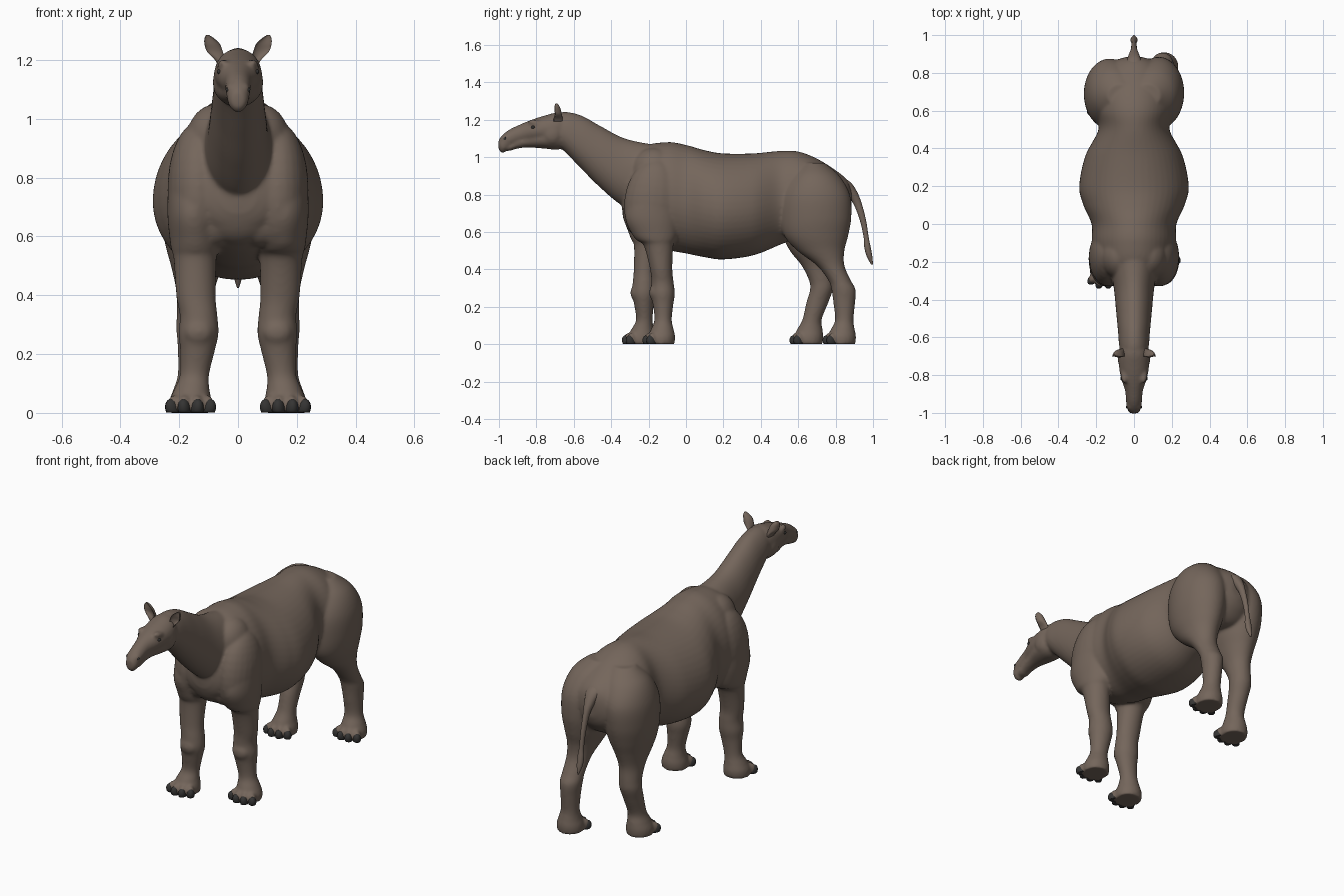
import bpy, bmesh, math
from mathutils import Matrix, Vector


def material(name, rgb):
    m = bpy.data.materials.new(name)
    m.diffuse_color = (*rgb, 1)
    return m


HIDE = material("hide", (0.175, 0.132, 0.105))
HORN = material("horn", (0.035, 0.034, 0.033))
N = 48


def spline(st, steps=8):
    out = []
    for i in range(len(st) - 1):
        p = [st[max(i - 1, 0)], st[i], st[i + 1], st[min(i + 2, len(st) - 1)]]
        for k in range(steps):
            t = k / steps
            out.append([0.5 * (2 * b + (c - a) * t + (2 * a - 5 * b + 4 * c - d) * t * t
                               + (3 * b - a - 3 * c + d) * t ** 3) for a, b, c, d in zip(*p)])
    return out + [list(st[-1])]


def loft(bm, axis, stations, bias=0.5):
    """Station = (position on axis, centre x, half width, low, high)."""
    rings = []
    for s, x, w, lo, hi in spline(stations):
        mid = lo + bias * (hi - lo)
        ring = []
        for k in range(N):
            a = 2 * math.pi * k / N
            v = mid + math.sin(a) * ((hi - mid) if math.sin(a) > 0 else (mid - lo))
            u = x + w * math.cos(a)
            ring.append(bm.verts.new((u, s, v) if axis == "Y" else (u, v, s)))
        rings.append(ring)
    for a, b in zip(rings, rings[1:]):
        for k in range(N):
            bm.faces.new((a[k], a[(k + 1) % N], b[(k + 1) % N], b[k]))
    bm.faces.new(rings[0])
    bm.faces.new(rings[-1])


def ball(bm, loc, size, rot=0.0, tilt=0.0):
    m = (Matrix.Translation(loc) @ Matrix.Rotation(rot, 4, "Z") @ Matrix.Rotation(tilt, 4, "X")
         @ Matrix.Diagonal((*size, 1)))
    vs = bmesh.ops.create_uvsphere(bm, u_segments=24, v_segments=16, radius=1, matrix=m)["verts"]
    for v in vs:
        v.co.z = max(v.co.z, 0.002)


def finish(bm, name, mat):
    bmesh.ops.recalc_face_normals(bm, faces=bm.faces)
    for f in bm.faces:
        f.smooth = True
    me = bpy.data.meshes.new(name)
    bm.to_mesh(me)
    bm.free()
    ob = bpy.data.objects.new(name, me)
    me.materials.append(mat)
    bpy.context.collection.objects.link(ob)
    return ob


skin = bmesh.new()
# torso: y, x, half width, bottom, top
loft(skin, "Y", [(-.338, 0, .06, .68, .80), (-.31, 0, .14, .62, .91), (-.23, 0, .195, .555, 1.05),
                 (-.10, 0, .222, .505, 1.08), (0, 0, .225, .485, 1.065), (.1, 0, .268, .465, 1.037),
                 (.2, 0, .29, .453, 1.02), (.36, 0, .258, .475, 1.02), (.5, 0, .188, .53, 1.033),
                 (.6, 0, .20, .57, 1.03), (.7, 0, .20, .59, .992), (.8, 0, .17, .60, .93),
                 (.86, 0, .11, .66, .88), (.885, 0, .04, .72, .83)], .47)
# neck
loft(skin, "Y", [(-.10, 0, .14, .70, 1.06), (-.22, 0, .128, .70, 1.075), (-.34, 0, .107, .74, 1.105),
                 (-.46, 0, .095, .838, 1.168), (-.565, 0, .085, .943, 1.225),
                 (-.66, 0, .076, 1.04, 1.241), (-.72, 0, .05, 1.08, 1.21)], .45)
# skull and muzzle, then lower jaw
loft(skin, "Y", [(-.62, 0, .05, 1.08, 1.225), (-.68, 0, .077, 1.07, 1.24), (-.75, 0, .080, 1.075, 1.224),
                 (-.82, 0, .068, 1.08, 1.202), (-.88, 0, .048, 1.075, 1.178), (-.94, 0, .042, 1.052, 1.150),
                 (-.975, 0, .037, 1.022, 1.125), (-.997, 0, .027, 1.032, 1.10), (-1.003, 0, .012, 1.05, 1.085)])
loft(skin, "Y", [(-.63, 0, .05, 1.055, 1.15), (-.69, 0, .074, 1.04, 1.17), (-.76, 0, .070, 1.046, 1.15),
                 (-.84, 0, .048, 1.051, 1.13), (-.90, 0, .038, 1.046, 1.10), (-.945, 0, .032, 1.032, 1.07),
                 (-.962, 0, .018, 1.04, 1.06)])
# chest front
ball(skin, (0, -.245, .74), (.16, .098, .17))
for s in (-1, 1):
    # cheeks, brow ridges, nostril rims
    ball(skin, (s * .052, -.715, 1.125), (.034, .055, .06))
    ball(skin, (s * .050, -.80, 1.18), (.022, .045, .018), 0, -.3)
    ball(skin, (s * .024, -.955, 1.10), (.018, .032, .024))
    # chest muscle and shoulder mass
    ball(skin, (s * .075, -.235, .655), (.085, .07, .09))
    ball(skin, (s * .135, -.175, .76), (.105, .155, .23), 0, -.12)
    # shoulder slope beside the neck base
    ball(skin, (s * .075, -.17, .93), (.10, .12, .12))

# front legs: z, x, half width, then front and back y for the right and left leg
front = [(.88, .12, .08, -.25, -.08, -.25, -.08), (.80, .145, .088, -.30, -.05, -.30, -.05),
         (.68, .152, .088, -.325, -.04, -.33, -.04), (.59, .147, .085, -.29, -.045, -.305, -.06),
         (.555, .146, .081, -.262, -.055, -.29, -.09), (.525, .146, .073, -.225, -.068, -.278, -.13),
         (.40, .143, .067, -.192, -.073, -.279, -.163), (.33, .134, .064, -.185, -.066, -.285, -.163),
         (.27, .134, .068, -.189, -.060, -.290, -.163), (.21, .138, .059, -.177, -.068, -.277, -.173),
         (.13, .148, .050, -.169, -.076, -.267, -.178), (.08, .157, .060, -.187, -.066, -.292, -.173),
         (.04, .161, .072, -.202, -.058, -.312, -.166), (.0, .161, .072, -.202, -.062, -.312, -.170)]
# hind legs with big haunches
hind = [(.97, .07, .07, .62, .74, .62, .74), (.90, .105, .115, .56, .82, .56, .82),
        (.80, .125, .135, .512, .876, .512, .872), (.68, .132, .132, .505, .884, .505, .868),
        (.58, .135, .114, .525, .867, .518, .842), (.50, .140, .088, .595, .847, .555, .812),
        (.42, .145, .066, .700, .847, .618, .788), (.34, .148, .060, .762, .882, .658, .788),
        (.29, .150, .060, .778, .907, .663, .785), (.22, .152, .053, .788, .904, .643, .76),
        (.13, .155, .050, .797, .895, .622, .725), (.08, .160, .060, .775, .902, .595, .73),
        (.04, .162, .072, .757, .909, .58, .734), (.0, .162, .072, .757, .905, .58, .730)]
for stations in (front, hind):
    for s, c in ((1, 3), (-1, 5)):
        loft(skin, "Z", [(r[0], s * r[1], r[2], r[c], r[c + 1]) for r in stations])
# knee caps
ball(skin, (.134, -.165, .275), (.05, .032, .045))
ball(skin, (-.134, -.265, .275), (.05, .032, .045))

# toes in the skin, dark nails in front of them
nails = bmesh.new()
for x, y in ((.161, -.13), (-.161, -.24), (.162, .833), (-.162, .656)):
    for k in (-1.5, -.5, .5, 1.5):
        a = k * .50
        d = Vector((math.sin(a), -math.cos(a), 0))
        p = Vector((x + d.x * .075, y + d.y * .062, .022))
        ball(skin, p, (.024, .034, .040), a, .4)
        ball(nails, p + d * .013 - Vector((0, 0, .008)), (.022, .028, .036), a, .55)
finish(nails, "toenails", HORN)

# fuse all skin parts to one smooth surface
body = finish(skin, "body_skin", HIDE)
rm = body.modifiers.new("fuse", "REMESH")
rm.mode = "VOXEL"
rm.voxel_size = .008
rm.use_smooth_shade = True
sm = body.modifiers.new("relax", "SMOOTH")
sm.factor = .5
sm.iterations = 9

# tail with tuft
tail = bmesh.new()
loft(tail, "Z", [(.89, 0, .03, .79, .845), (.86, 0, .042, .80, .885), (.81, 0, .03, .85, .917),
                 (.75, 0, .018, .895, .94), (.66, 0, .014, .93, .963), (.57, 0, .013, .95, .977),
                 (.52, 0, .018, .953, .987), (.47, 0, .016, .966, .996), (.425, 0, .003, .99, 1.0)])
finish(tail, "tail", HIDE)

# cupped ears
for s, side in ((1, "right"), (-1, "left")):
    ear = bmesh.new()
    loft(ear, "Z", [(1.185, s * .055, .014, -.688, -.660), (1.205, s * .064, .018, -.688, -.660),
                    (1.23, s * .079, .027, -.686, -.664), (1.255, s * .088, .026, -.690, -.670),
                    (1.273, s * .097, .017, -.692, -.677), (1.286, s * .104, .004, -.694, -.688)], -.7)
    finish(ear, "ear_" + side, HIDE)

# eyes and nostrils
face = bmesh.new()
for s in (-1, 1):
    ball(face, (s * .064, -.818, 1.160), (.008, .011, .008))
    ball(face, (s * .036, -.968, 1.100), (.006, .010, .006), 0, .5)
finish(face, "eyes_and_nostrils", HORN)
